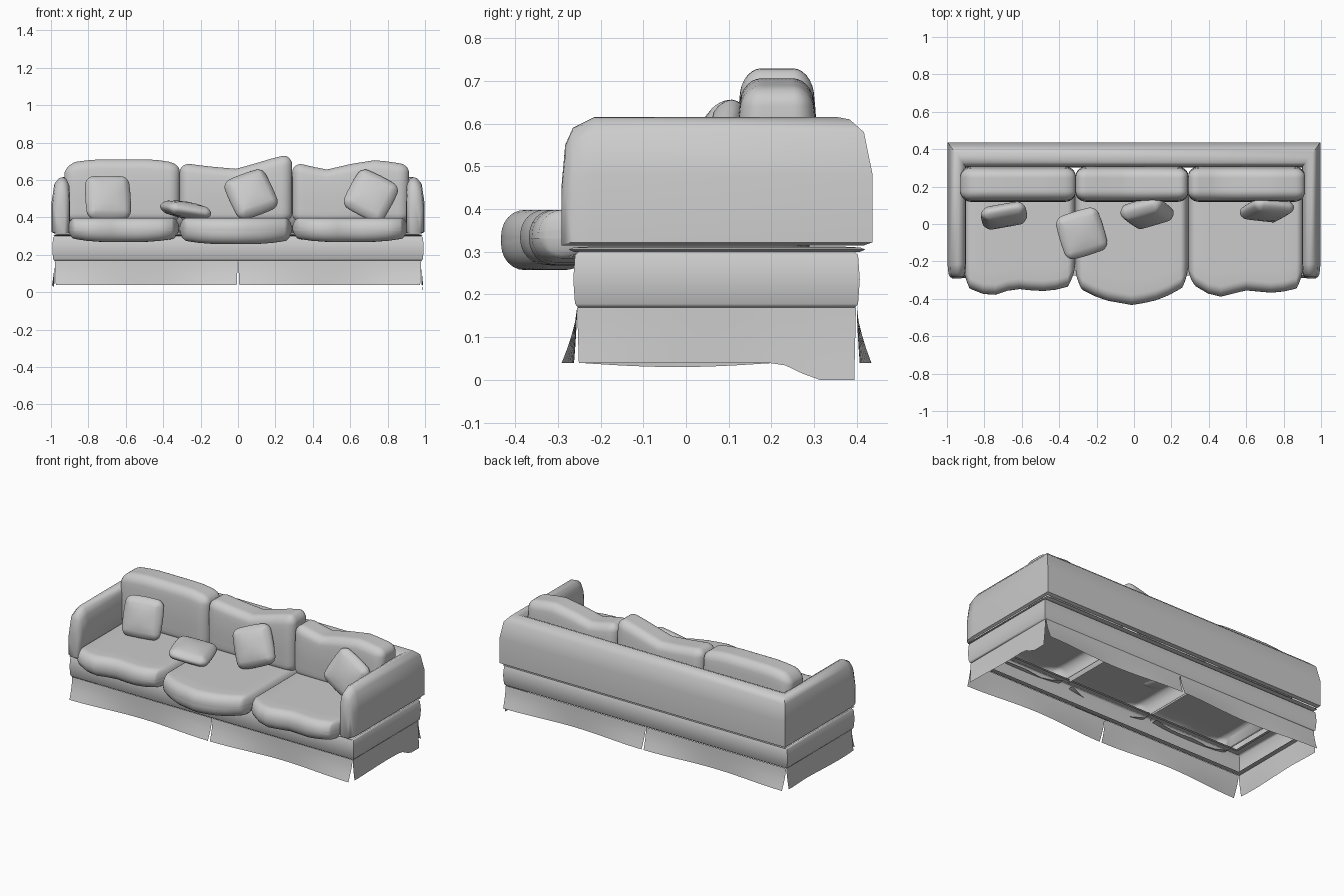
import bpy, bmesh, math
from mathutils import Vector, Matrix

if "Cube" in bpy.data.objects:
    bpy.data.objects.remove(bpy.data.objects["Cube"])


def finish(name, bm):
    bmesh.ops.recalc_face_normals(bm, faces=bm.faces)
    me = bpy.data.meshes.new(name)
    bm.to_mesh(me)
    bm.free()
    ob = bpy.data.objects.new(name, me)
    bpy.context.collection.objects.link(ob)
    return ob


def lerp(pts, x):
    """Piecewise linear curve through (x, value) points."""
    if x <= pts[0][0]:
        return pts[0][1]
    for (a, u), (b, v) in zip(pts, pts[1:]):
        if x <= b:
            return u + (v - u) * (x - a) / (b - a)
    return pts[-1][1]


def soft_box(name, lo, hi, r, fn, k=3, mid=8, open_behind=None):
    """Rounded box with k segments per corner and mid segments per face, shaped by fn."""
    n = 2 * k + mid
    bm = bmesh.new()
    bmesh.ops.create_cube(bm, size=n)
    bmesh.ops.subdivide_edges(bm, edges=bm.edges[:], cuts=n - 1, use_grid_fill=True)
    bottom = [f for f in bm.faces if f.calc_center_median().z < -n / 2 + 0.01]
    for v in bm.verts:
        inner, d = Vector(), Vector()
        for a in range(3):
            i = round(v.co[a] + n / 2)
            s = min(max(i - k, 0), mid) / mid
            inner[a] = lo[a] + r[a] + s * (hi[a] - lo[a] - 2 * r[a])
            t = (i - k) if i < k else max(0, i - k - mid)
            d[a] = math.copysign(math.tan(abs(t) / k * math.pi / 4), t)
        d.normalize()
        v.co = fn(inner + Vector(d[a] * r[a] for a in range(3)))
    if open_behind is not None:
        # hollow underside
        bmesh.ops.delete(bm, context='FACES', geom=[
            f for f in bottom if f.calc_center_median().y > open_behind])
    return finish(name, bm)


def strips(name, rows, close_rows=False, cap=False):
    """Skin a list of equally long point rows."""
    bm = bmesh.new()
    vs = [[bm.verts.new(p) for p in row] for row in rows]
    for a, b in zip(vs, vs[1:] + ([vs[0]] if close_rows else [])):
        for i in range(len(a) - 1):
            bm.faces.new((a[i], a[i + 1], b[i + 1], b[i]))
    if cap:
        bm.faces.new(vs[0])
        bm.faces.new(vs[-1])
    return finish(name, bm)


def ring(name, hx, y0, y1, profile):
    """Rectangular band from an (inset, z) profile."""
    rows = [[((hx - d) * sx, (y1 - d) if back else (y0 + d), z) for d, z in profile]
            for sx, back in ((-1, 0), (1, 0), (1, 1), (-1, 1))]
    return strips(name, rows, close_rows=True)


# Base band and piping
ring("base", 0.993, -0.264, 0.407,
     [(0.04, 0.172), (0.012, 0.169), (0.004, 0.178), (0, 0.235), (0.004, 0.292), (0.012, 0.300), (0.04, 0.302)])
ring("piping", 0.987, -0.275, 0.42,
     [(0.05, 0.300), (0.012, 0.300), (0, 0.305), (0.012, 0.310), (0.05, 0.312)])

# Arms and back as one mitred U-shaped sweep
prof = [(0.015, 0.315), (0, 0.322), (0, 0.48), (0.015, 0.58), (0.04, 0.61), (0.06, 0.615),
        (0.08, 0.605), (0.095, 0.57), (0.10, 0.50), (0.10, 0.325), (0.09, 0.315)]
HX = 0.997


def arm_section(side, y, top, width):
    return [(side * (HX - 0.05 - (d - 0.05) * width), y,
             0.315 + (z - 0.315) * (top - 0.315) / 0.3) for d, z in prof]


ends = [(-0.291, 0.46, 0.45), (-0.283, 0.55, 0.75), (-0.265, 0.59, 0.9), (-0.215, 0.615, 1)]
corner = [[(s * (HX - d), 0.437 - d * 1.35, z) for d, z in prof] for s in (-1, 1)]
strips("arms_and_back", [arm_section(-1, *e) for e in ends] + corner
       + [arm_section(1, *e) for e in reversed(ends)], cap=True)


# Skirt panels: thin cloth flaring at the hem, with slits between panels
def skirt(name, a, b, out, flare, hem=lambda t: 0.04, n=16):
    a, b, out = Vector(a), Vector(b), Vector(out)
    rows = []
    for i in range(n + 1):
        t = i / n
        swing = flare * (0.6 + 0.4 * math.cos(2 * math.pi * t))
        row = []
        for j in range(5):
            s = j / 4
            u = t + (0.5 - t) * 0.012 * s
            p = a.lerp(b, u) + out * swing * s ** 1.5
            row.append((p.x, p.y, 0.17 + (hem(t) - 0.17) * s))
        rows.append(row)
    strips(name, rows)


for label, y, oy, fl in (("front", -0.255, -1, 0.036), ("back", 0.40, 1, 0.034)):
    skirt(label + "_skirt_left", (-0.98, y, 0), (-0.001, y, 0), (0, oy, 0), fl)
    skirt(label + "_skirt_right", (0.001, y, 0), (0.98, y, 0), (0, oy, 0), fl)
skirt("left_skirt", (-0.98, -0.255, 0), (-0.98, 0.398, 0), (-1, 0, 0), 0.014,
      lambda t: 0.04 - 0.01 * max(0, math.sin(math.pi * t * 1.4)))
skirt("right_skirt", (0.98, -0.255, 0), (0.98, 0.398, 0), (1, 0, 0), 0.01,
      lambda t: lerp([(0.73, 0.04), (0.86, 0.0)], t))

# Seat cushions with wavy overhanging fronts
seats = {
    "left": (-0.91, -0.314, 0.268, [(-0.91, -0.29), (-0.88, -0.345), (-0.77, -0.388), (-0.64, -0.345),
                                    (-0.5, -0.36), (-0.36, -0.345), (-0.314, -0.27)]),
    "middle": (-0.312, 0.288, 0.257, [(-0.312, -0.30), (-0.28, -0.35), (-0.17, -0.405), (0, -0.435),
                                      (0.15, -0.40), (0.26, -0.34), (0.288, -0.29)]),
    "right": (0.29, 0.908, 0.268, [(0.29, -0.29), (0.35, -0.355), (0.45, -0.392), (0.6, -0.355),
                                   (0.76, -0.37), (0.87, -0.345), (0.908, -0.27)]),
}
for label, (x0, x1, z0, front) in seats.items():
    def shape(p):
        w = min(max((-p.y - 0.1) / 0.2, 0), 1)
        p.y += w * (lerp(front, p.x) + 0.36)
        if p.z < 0.33:
            u = abs(2 * (p.x - x0) / (x1 - x0) - 1)
            p.z += 0.025 * u ** 3
        return p
    soft_box(label + "_seat_cushion", (x0, -0.36, z0), (x1, 0.29, 0.398), (0.04, 0.055, 0.06),
             shape, open_behind=-0.25)

# Back cushions with slouching tops, tapering upward
backs = {
    "left": (-0.928, -0.312, [(-0.92, 0.68), (-0.86, 0.70), (-0.76, 0.71), (-0.45, 0.71), (-0.35, 0.695)]),
    "middle": (-0.312, 0.29, [(-0.29, 0.69), (-0.15, 0.672), (-0.01, 0.66), (0.08, 0.685),
                              (0.17, 0.712), (0.26, 0.735)]),
    "right": (0.29, 0.914, [(0.32, 0.69), (0.47, 0.655), (0.6, 0.685), (0.74, 0.708), (0.86, 0.69)]),
}
for label, (x0, x1, top) in backs.items():
    def shape(p):
        h = max(0, (p.z - 0.5) / 0.2)
        p.y = 0.213 + (p.y - 0.213) * (1 - 0.16 * h * h)
        p.z = 0.37 + (p.z - 0.37) * (lerp(top, p.x) - 0.37) / 0.33
        return p
    soft_box(label + "_back_cushion", (x0, 0.118, 0.37), (x1, 0.308, 0.70), (0.06, 0.05, 0.05), shape)

# Throw pillows: (centre, yaw, lean, roll, spin, thickness)
pillows = [((-0.695, 0.045, 0.505), 10, 72, 0, 0, 0.10),
           ((-0.28, -0.05, 0.440), 0, 0, 9, 17, 0.09),
           ((0.07, 0.06, 0.523), 8, 68, 0, 21, 0.12),
           ((0.71, 0.075, 0.515), 2, 74, 0, -28, 0.10)]
for i, (c, yaw, lean, roll, spin, th) in enumerate(pillows):
    R = [Matrix.Rotation(math.radians(v), 4, a)
         for v, a in ((yaw, 'Z'), (lean, 'X'), (roll, 'Y'), (spin, 'Z'))]
    M = Matrix.Translation(c) @ R[0] @ R[1] @ R[2] @ R[3]

    def shape(p):
        u, v = p.x / 0.12, p.y / 0.12
        p.z *= 1 - 0.5 * max(abs(u), abs(v)) ** 2
        return M @ Vector((p.x * (1.04 - 0.06 * v * v), p.y * (1.04 - 0.06 * u * u), p.z))
    h = 0.118
    soft_box("throw_pillow_%d" % (i + 1), (-h, -h, -th / 2), (h, h, th / 2),
             (0.04, 0.04, th / 2 - 0.004), shape, mid=4)

# Smooth shading with crisp edges kept
for ob in bpy.context.scene.objects:
    ob.select_set(True)
    bpy.context.view_layer.objects.active = ob
bpy.ops.object.shade_smooth_by_angle(angle=math.radians(60))
